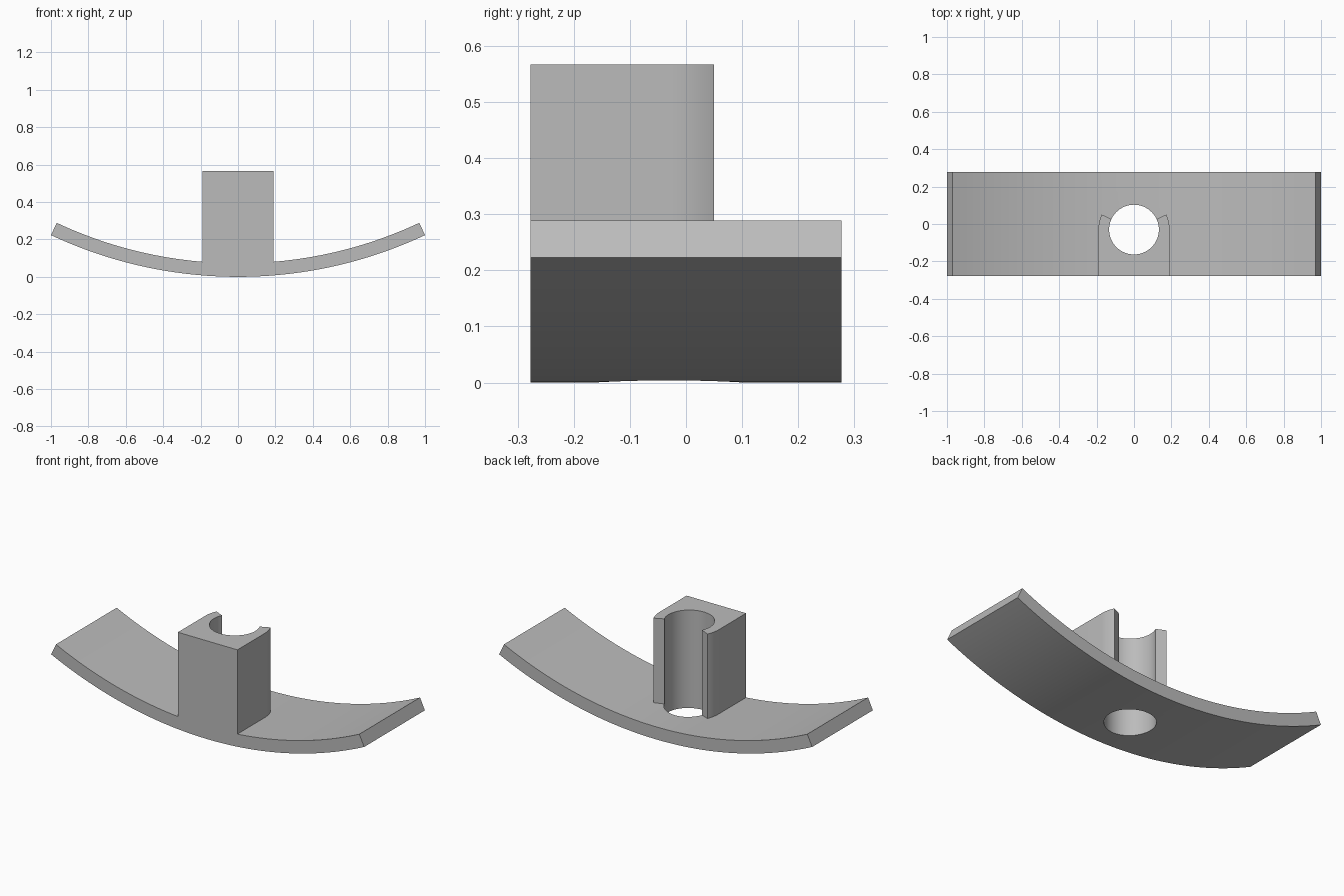
import bpy
import bmesh
from math import sin, cos, asin, radians

cube = bpy.data.objects.get("Cube")
if cube:
    bpy.data.objects.remove(cube, do_unlink=True)

DEPTH = 0.277            # half depth of the plate
R_OUT, WALL = 2.354, 0.0725
HOLE_Y, HOLE_R, CLIP_R = -0.03, 0.133, 0.19
TOP = 0.567

grey = bpy.data.materials.new("plain grey")
grey.use_nodes = True
colour = (0.5, 0.5, 0.5, 1)
grey.diffuse_color = colour
grey.node_tree.nodes["Principled BSDF"].inputs["Base Color"].default_value = colour


def extrude(name, points, offset):
    """Solid made by sweeping a closed outline along an offset."""
    bm = bmesh.new()
    face = bm.faces.new([bm.verts.new(p) for p in points])
    swept = bmesh.ops.extrude_face_region(bm, geom=[face])["geom"]
    verts = [v for v in swept if isinstance(v, bmesh.types.BMVert)]
    bmesh.ops.translate(bm, verts=verts, vec=offset)
    bmesh.ops.recalc_face_normals(bm, faces=bm.faces)
    mesh = bpy.data.meshes.new(name)
    bm.to_mesh(mesh)
    bm.free()
    obj = bpy.data.objects.new(name, mesh)
    bpy.context.collection.objects.link(obj)
    mesh.materials.append(grey)
    return obj


def combine(target, other, operation):
    """Apply a boolean and drop the helper solid."""
    mod = target.modifiers.new(operation, "BOOLEAN")
    mod.operation, mod.object, mod.solver = operation, other, "EXACT"
    bpy.ops.object.select_all(action="DESELECT")
    target.select_set(True)
    bpy.context.view_layer.objects.active = target
    bpy.ops.object.modifier_apply(modifier=mod.name)
    bpy.data.objects.remove(other, do_unlink=True)


# Curved base plate: concentric arcs with radial ends
STEPS = 48
half = asin(1 / R_OUT)
angles = [half * (2 * i / STEPS - 1) for i in range(STEPS + 1)]


def arc(radius, turns):
    return [(radius * sin(a), -DEPTH, R_OUT - radius * cos(a)) for a in turns]


outline = arc(R_OUT, angles) + arc(R_OUT - WALL, reversed(angles))
holder = extrude("curved_plate_with_clip", outline, (0, 2 * DEPTH, 0))

# Clip block: square front, rounded arms that end on a radial cut
arm = [radians(25 * i / 8) for i in range(9)]
right = [(CLIP_R * cos(a), HOLE_Y + CLIP_R * sin(a), 0.04) for a in arm]
left = [(-x, y, z) for x, y, z in reversed(right)]
profile = ([(-CLIP_R, -DEPTH, 0.04), (CLIP_R, -DEPTH, 0.04)]
           + right + [(0, HOLE_Y, 0.04)] + left)
combine(holder, extrude("clip_block", profile, (0, 0, TOP - 0.04)), "UNION")

# Round bore through the clip and the plate
ring = [radians(360 * i / 64) for i in range(64)]
circle = [(HOLE_R * cos(a), HOLE_Y + HOLE_R * sin(a), -0.2) for a in ring]
combine(holder, extrude("bore", circle, (0, 0, 1)), "DIFFERENCE")

bpy.ops.object.shade_smooth_by_angle(angle=radians(20))
